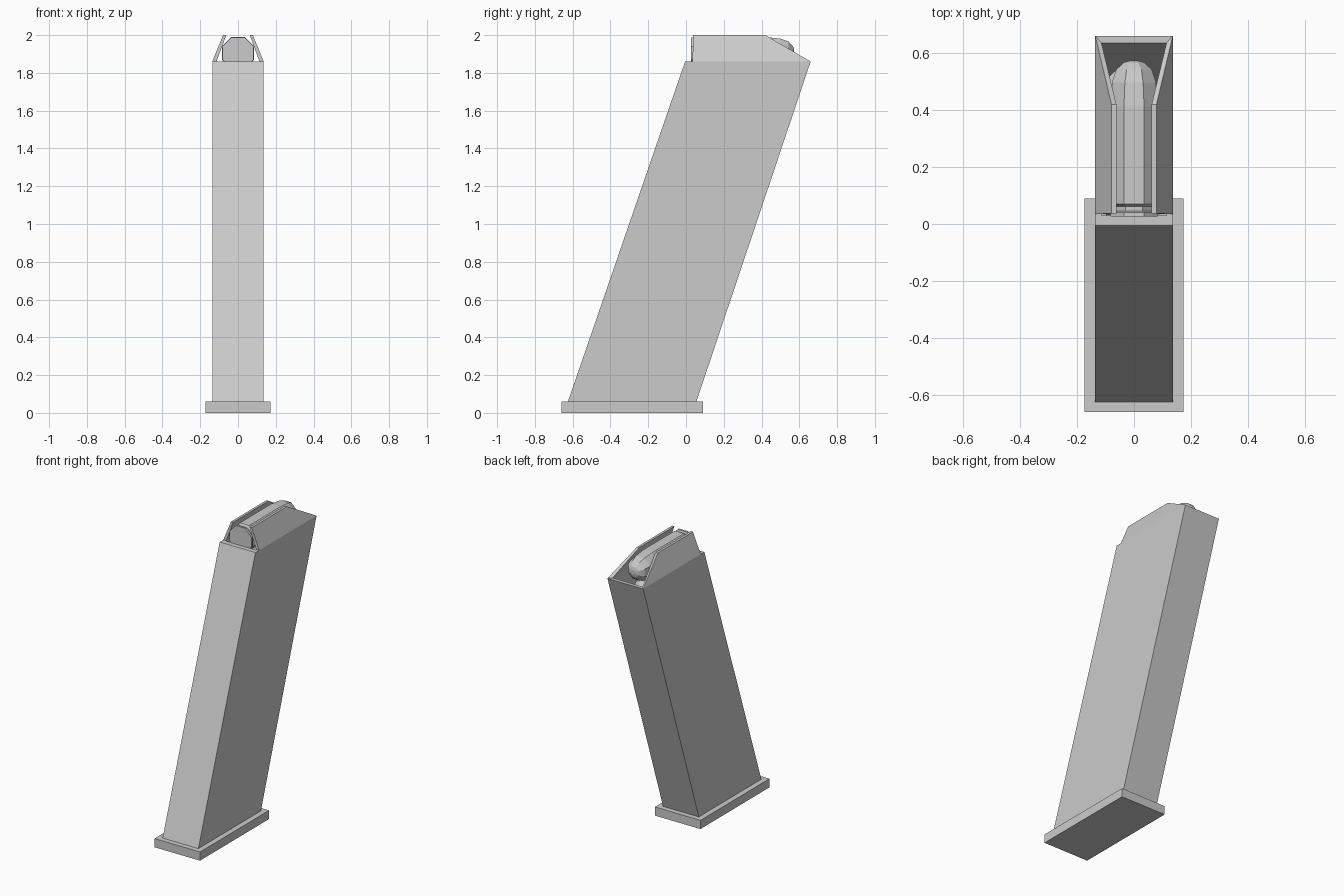
import bpy, bmesh
from math import cos, sin, pi

old = bpy.data.objects.get("Cube")
if old:
    bpy.data.objects.remove(old)

grey = bpy.data.materials.new("light_grey")
grey.use_nodes = True
COLOUR = (0.6, 0.6, 0.6, 1)
grey.diffuse_color = COLOUR
grey.node_tree.nodes["Principled BSDF"].inputs["Base Color"].default_value = COLOUR


def loft(name, rings):
    """Join matching rings of points in order and cap both ends."""
    bm = bmesh.new()
    loops = [[bm.verts.new(p) for p in ring] for ring in rings]
    n = len(loops[0])
    for a, b in zip(loops, loops[1:]):
        for i in range(n):
            j = (i + 1) % n
            bm.faces.new((a[i], a[j], b[j], b[i]))
    bm.faces.new(loops[0])
    bm.faces.new(loops[-1])
    bmesh.ops.recalc_face_normals(bm, faces=bm.faces)
    mesh = bpy.data.meshes.new(name)
    bm.to_mesh(mesh)
    bm.free()
    mesh.materials.append(grey)
    obj = bpy.data.objects.new(name, mesh)
    bpy.context.collection.objects.link(obj)
    return obj


def rect(x, y0, y1, z):
    return [(-x, y0, z), (x, y0, z), (x, y1, z), (-x, y1, z)]


# Base plate
loft("base_plate", [rect(0.173, -0.66, 0.09, 0), rect(0.173, -0.66, 0.09, 0.06)])

# Leaning hollow body, open at the top
loft("body", [
    rect(0.136, -0.625, 0.055, 0.06),
    rect(0.136, -0.005, 0.66, 1.86),
    rect(0.114, 0.03, 0.635, 1.86),
    rect(0.114, -0.57, 0.035, 0.1),
])

# Inward-leaning feed lips, one on each side
for side, label in ((1, "left"), (-1, "right")):
    outer = [(0.136, 0.035, 1.86), (0.136, 0.66, 1.86), (0.079, 0.42, 2), (0.079, 0.037, 2)]
    inner = [(0.114, 0.035, 1.86), (0.114, 0.635, 1.86), (0.062, 0.42, 2), (0.062, 0.037, 2)]
    loft(label + "_feed_lip", [[(side * x, y, z) for x, y, z in ring] for ring in (outer, inner)])

# Eight-sided rounds: rim, groove, case and rounded tip
PROFILE = [(0, 0.083), (0.014, 0.083), (0.018, 0.07), (0.034, 0.07), (0.044, 0.085),
           (0.385, 0.085), (0.47, 0.077), (0.515, 0.062), (0.54, 0.035), (0.546, 0.015)]


def cartridge(name, x, y, z):
    rings = []
    for along, apothem in PROFILE:
        r = apothem / cos(pi / 8)
        angles = [(i + 0.5) * pi / 4 for i in range(8)]
        rings.append([(x + r * cos(a), y + along, z + r * sin(a)) for a in angles])
    loft(name, rings)


cartridge("top_round", 0, 0.027, 1.905)
cartridge("second_round", -0.028, 0, 1.76)
